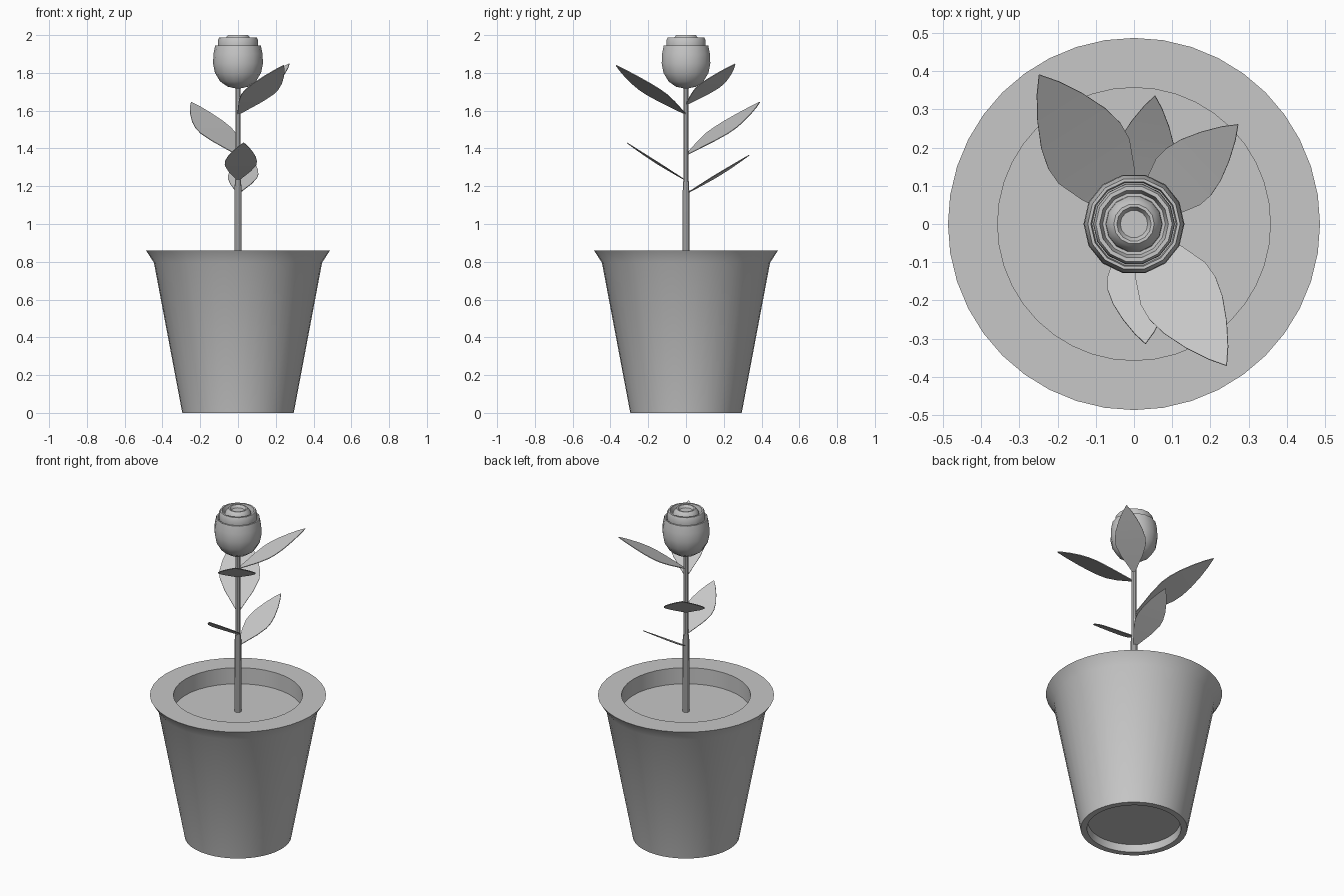
import bpy, bmesh, math
from mathutils import Vector

if "Cube" in bpy.data.objects:
    bpy.data.objects.remove(bpy.data.objects["Cube"])

# The whole model is one plain grey
GREY = bpy.data.materials.new("plain grey")
GREY.diffuse_color = (0.57, 0.57, 0.57, 1)
GREY.use_nodes = True
GREY.node_tree.nodes["Principled BSDF"].inputs["Base Color"].default_value = GREY.diffuse_color


def finish(name, bm, angle=35):
    bmesh.ops.recalc_face_normals(bm, faces=bm.faces)
    me = bpy.data.meshes.new(name)
    bm.to_mesh(me)
    bm.free()
    ob = bpy.data.objects.new(name, me)
    bpy.context.collection.objects.link(ob)
    me.materials.append(GREY)
    bpy.ops.object.select_all(action='DESELECT')
    ob.select_set(True)
    bpy.context.view_layer.objects.active = ob
    bpy.ops.object.shade_smooth_by_angle(angle=math.radians(angle))
    return ob


def lathe(name, profile, sides, angle=35):
    """Revolve (radius, z) points; the first and last ring are capped."""
    bm = bmesh.new()
    rings = []
    for r, z in profile:
        rings.append([bm.verts.new((r * math.cos(2 * math.pi * i / sides),
                                    r * math.sin(2 * math.pi * i / sides), z))
                      for i in range(sides)])
    for a, b in zip(rings, rings[1:]):
        for i in range(sides):
            j = (i + 1) % sides
            bm.faces.new((a[i], a[j], b[j], b[i]))
    bm.faces.new(rings[0])
    bm.faces.new(rings[-1])
    return finish(name, bm, angle)


# Pot with flared rim, hollow foot and recessed top
lathe("pot", [(0.255, 0.045), (0.26, 0), (0.295, 0), (0.445, 0.795),
              (0.487, 0.86), (0.357, 0.86), (0.357, 0.75)], 40, 25)

# Soil disc
lathe("soil", [(0.357, 0.752), (0.357, 0.762)], 40)

# Stem, slightly tapered
lathe("stem", [(0.02, 0.755), (0.018, 1.2), (0.014, 1.24), (0.013, 1.74)], 10)

# Rose bloom: outer cup and nested petal rings
lathe("outer_petals", [(0.012, 1.718), (0.055, 1.727), (0.095, 1.755), (0.122, 1.80),
                       (0.132, 1.85), (0.130, 1.90), (0.121, 1.945),
                       (0.113, 1.945), (0.110, 1.92)], 14)
lathe("middle_petals", [(0.104, 1.90), (0.107, 1.945), (0.106, 1.972), (0.100, 1.987),
                        (0.090, 1.987), (0.082, 1.955)], 14)
lathe("inner_petals", [(0.076, 1.93), (0.073, 1.972), (0.060, 1.992), (0.053, 2.0),
                       (0.045, 2.0), (0.036, 1.985)], 14)

# Leaf outline: fraction along the leaf, fraction of half width
OUTLINE = [(0, 0.04), (0.12, 0.34), (0.27, 0.72), (0.42, 0.98), (0.52, 1.0),
           (0.64, 0.88), (0.78, 0.62), (0.91, 0.3), (1, 0.01)]


def leaf(name, tip, base_z, half):
    base = Vector((0, 0, base_z))
    along = Vector(tip) - base
    side = along.cross(Vector((0, 0, 1))).normalized()
    up = side.cross(along).normalized()
    bm = bmesh.new()
    rows = []
    for t, w in OUTLINE:
        mid = base + along * t - up * 0.003 * math.sin(math.pi * t)
        rows.append([bm.verts.new(mid + side * half * w * s) for s in (-1, 0, 1)])
    for a, b in zip(rows, rows[1:]):
        for k in range(2):
            bm.faces.new((a[k], a[k + 1], b[k + 1], b[k]))
    ob = finish(name, bm)
    mod = ob.modifiers.new("thickness", 'SOLIDIFY')
    mod.thickness = 0.004
    mod.offset = 0
    mod.use_rim = True
    # keep the thin rim crisp so the flat sides shade evenly
    for p in ob.data.polygons:
        p.use_smooth = False


# Five leaves spiralling up the stem
for i, (tip, base_z, half) in enumerate([
        ((0.055, 0.335, 1.365), 1.16, 0.080),
        ((0.03, -0.313, 1.43), 1.23, 0.085),
        ((-0.248, 0.39, 1.645), 1.365, 0.112),
        ((0.242, -0.37, 1.84), 1.58, 0.103),
        ((0.272, 0.26, 1.848), 1.63, 0.085)]):
    leaf(f"leaf_{i + 1}", tip, base_z, half)
